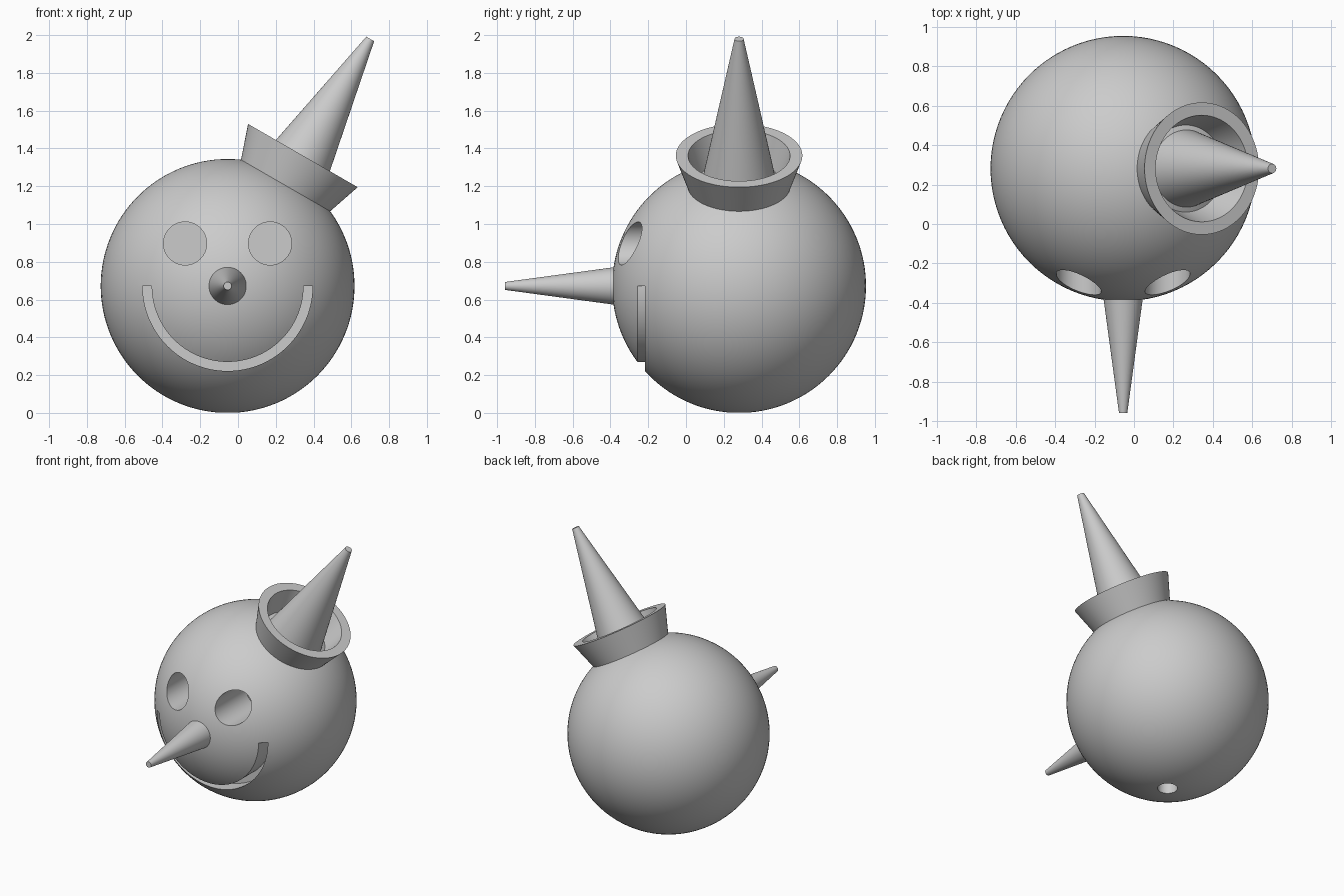
import bpy, bmesh
from math import radians, pi, sin, cos
from mathutils import Matrix, Vector

cube = bpy.data.objects.get("Cube")
if cube:
    bpy.data.objects.remove(cube)

CENTRE = Vector((-0.055, 0.281, 0.672))
RADIUS = 0.672
SEGMENTS = 96

grey = bpy.data.materials.new("plain grey")
grey.use_nodes = True
grey.diffuse_color = (0.6, 0.6, 0.6, 1)
grey.node_tree.nodes["Principled BSDF"].inputs["Base Color"].default_value = (0.6, 0.6, 0.6, 1)


def finish(name, bm):
    """Turn a bmesh built around the head centre into an object."""
    bmesh.ops.recalc_face_normals(bm, faces=bm.faces)
    mesh = bpy.data.meshes.new(name)
    bm.to_mesh(mesh)
    bm.free()
    mesh.materials.append(grey)
    obj = bpy.data.objects.new(name, mesh)
    obj.location = CENTRE
    bpy.context.collection.objects.link(obj)
    return obj


def activate(obj):
    bpy.ops.object.select_all(action="DESELECT")
    obj.select_set(True)
    bpy.context.view_layer.objects.active = obj


def lathe(name, profile, turn=None, shift=(0, 0, 0), closed=False):
    """Spin (radius, height) points about z, then turn and shift."""
    bm = bmesh.new()
    rings = []
    for r, h in profile:
        rings.append([bm.verts.new((r * cos(a), r * sin(a), h))
                      for a in (2 * pi * i / SEGMENTS for i in range(SEGMENTS))])
    pairs = list(zip(rings, rings[1:]))
    if closed:
        pairs.append((rings[-1], rings[0]))
    else:
        bm.faces.new(rings[0])
        bm.faces.new(rings[-1])
    for low, high in pairs:
        for i in range(SEGMENTS):
            j = (i + 1) % SEGMENTS
            bm.faces.new((low[i], low[j], high[j], high[i]))
    bm.transform(Matrix.Translation(shift) @ (turn or Matrix()))
    return finish(name, bm)


def mouth_block(inner, outer, front, back, steps=64):
    """Half ring below the centre, extruded along y."""
    bm = bmesh.new()
    angles = [pi + pi * i / steps for i in range(steps + 1)]
    rows = [[bm.verts.new((r * cos(a), front, r * sin(a))) for a in angles]
            for r in (inner, outer)]
    faces = [bm.faces.new((rows[0][i], rows[0][i + 1], rows[1][i + 1], rows[1][i]))
             for i in range(steps)]
    moved = bmesh.ops.extrude_face_region(bm, geom=faces)["geom"]
    verts = [v for v in moved if isinstance(v, bmesh.types.BMVert)]
    bmesh.ops.translate(bm, verts=verts, vec=(0, back - front, 0))
    return finish("mouth_cutter", bm)


forward = Matrix.Rotation(radians(90), 4, "X")   # z axis turns to -y
tilt = Matrix.Rotation(radians(30), 4, "Y")      # z axis leans to +x

# Head
bm = bmesh.new()
bmesh.ops.create_uvsphere(bm, u_segments=SEGMENTS, v_segments=64, radius=RADIUS)
head = finish("head", bm)

# Recesses cut into the head: eyes, mouth and the peg hole underneath
cutters = [lathe("eye_cutter", [(0.114, 0.27), (0.114, 0.8)], forward,
                 (side * 0.225, 0, 0.225)) for side in (-1, 1)]
cutters.append(mouth_block(0.402, 0.45, -0.8, -0.38))
cutters.append(lathe("peg_hole_cutter", [(0.066, -0.8), (0.066, -0.35)]))
for cutter in cutters:
    cutter.hide_render = True
    activate(head)
    cut = head.modifiers.new("cut", "BOOLEAN")
    cut.operation = "DIFFERENCE"
    cut.solver = "EXACT"
    cut.object = cutter
    bpy.ops.object.modifier_apply(modifier=cut.name)
    bpy.data.objects.remove(cutter)

# Nose
nose = lathe("nose", [(0.102, 0.64), (0.021, 1.239)], forward)

# Hat: flared open brim and tall cone, both leaning to the side
brim = lathe("hat_brim", [(0.268, 0.6), (0.335, 0.797), (0.27, 0.797), (0.21, 0.6)],
             tilt, closed=True)
cone = lathe("hat_cone", [(0.2, 0.62), (0.024, 1.51)], tilt)

for part in (head, nose, brim, cone):
    activate(part)
    bpy.ops.object.shade_smooth_by_angle(angle=radians(30))
